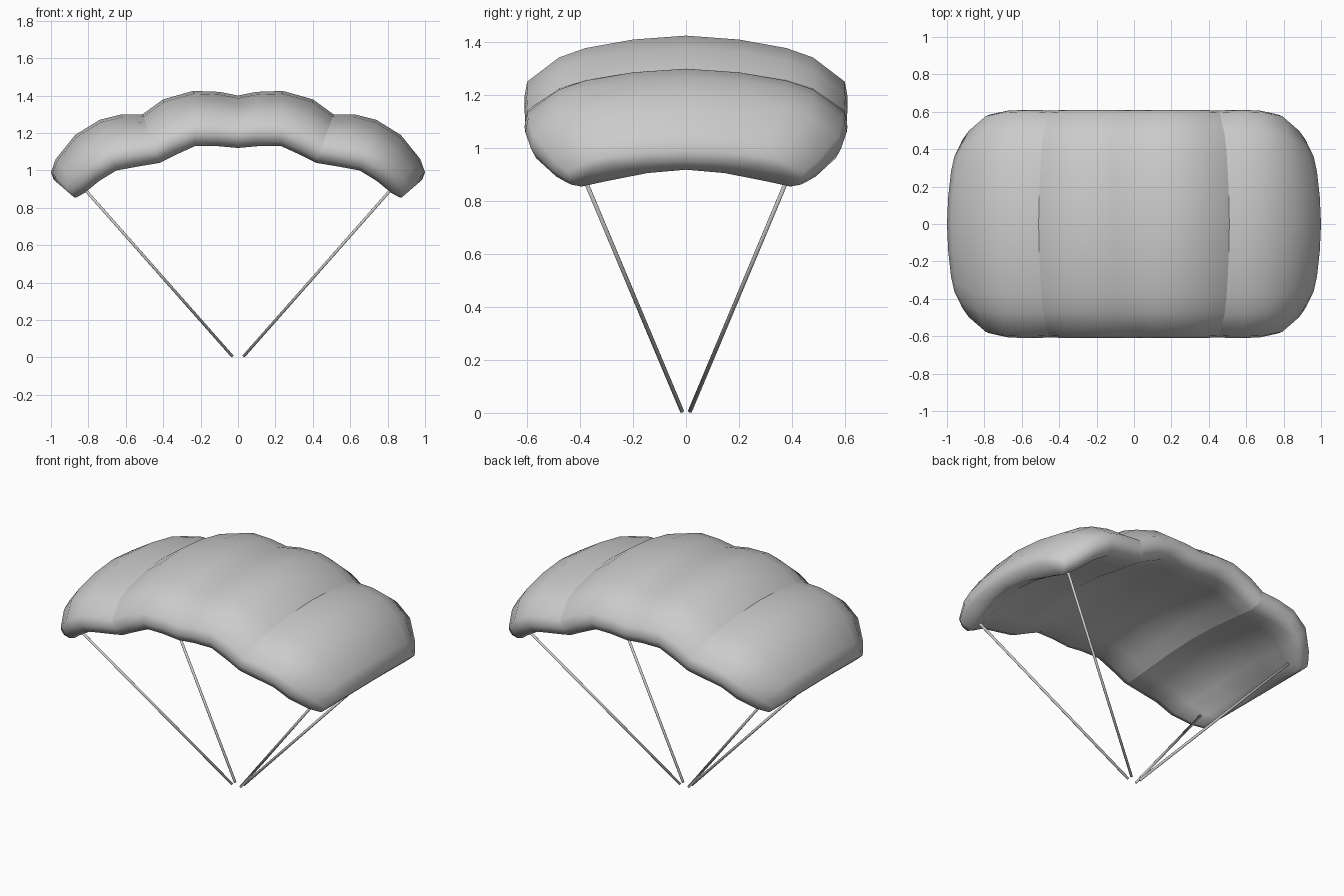
import bpy, bmesh
from mathutils import Vector

if "Cube" in bpy.data.objects:
    bpy.data.objects.remove(bpy.data.objects["Cube"])

# Span stations, centre to tip: top x, top z, rim x, rim z, width scale, underside depth
STATIONS = [
    (0.00, 1.40, 0.00, 1.12, 1.00, 0.77),
    (0.10, 1.42, 0.11, 1.13, 1.00, 0.77),
    (0.24, 1.425, 0.23, 1.13, 1.00, 0.77),
    (0.40, 1.38, 0.34, 1.08, 1.00, 0.77),
    (0.51, 1.30, 0.42, 1.04, 0.995, 0.77),
    (0.62, 1.30, 0.54, 1.02, 1.00, 0.77),
    (0.74, 1.27, 0.65, 1.00, 0.995, 0.77),
    (0.87, 1.19, 0.74, 0.945, 0.96, 0.75),
    (0.975, 1.06, 0.82, 0.88, 0.83, 0.68),
    (1.00, 0.99, 0.86, 0.857, 0.75, 0.52),
    (0.985, 0.95, 0.875, 0.855, 0.73, 0.33),
]
SEAM = 4
# Half cross-section: y and depth (0 = crown, 1 = rim)
OUTER = [(0.0, 0.0), (0.2, 0.05), (0.38, 0.16), (0.48, 0.28), (0.60, 0.59),
         (0.61, 0.78), (0.59, 0.93), (0.54, 1.0)]


def section(st, side):
    tx, tz, bx, bz, w, u = st
    under = [(0.42, u + (1 - u) * 0.7), (0.2, u + (1 - u) * 0.2), (0.0, u)]
    half = OUTER + under
    ring = half + [(-y, t) for y, t in half[-2:0:-1]]
    return [(side * (tx + (bx - tx) * t), y * w, tz + (bz - tz) * t) for y, t in ring]


def make_object(name, bm):
    bmesh.ops.recalc_face_normals(bm, faces=bm.faces[:])
    for f in bm.faces:
        f.smooth = True
    mesh = bpy.data.meshes.new(name)
    bm.to_mesh(mesh)
    bm.free()
    ob = bpy.data.objects.new(name, mesh)
    bpy.context.collection.objects.link(ob)
    return ob


# Inflated four-cell canopy, skinned from tip to tip
bm = bmesh.new()
order = [(i, -1) for i in range(len(STATIONS) - 1, 0, -1)] + [(i, 1) for i in range(len(STATIONS))]
rings = [[bm.verts.new(p) for p in section(STATIONS[i], s)] for i, s in order]
n = len(rings[0])
for a, b in zip(rings, rings[1:]):
    for j in range(n):
        k = (j + 1) % n
        bm.faces.new((a[j], a[k], b[k], b[j]))
# Tip caps: strips joining the upper and lower halves of the end rings
h = n // 2
for r in (rings[0], rings[-1]):
    bmesh.ops.triangulate(bm, faces=[bm.faces.new(r)])
# Sharp seams between the inner and outer cells
for (i, s), r in zip(order, rings):
    if i == SEAM:
        for j in range(n):
            bm.edges.get((r[j], r[(j + 1) % n])).smooth = False
make_object("canopy", bm)

# Four suspension lines from the harness point to the canopy corners
for sx, nx in ((-1, "left"), (1, "right")):
    for sy, ny in ((-1, "front"), (1, "back")):
        a = Vector((sx * 0.03, sy * 0.015, 0.006))
        b = Vector((sx * 0.82, sy * 0.39, 0.90))
        d = b - a
        bm = bmesh.new()
        bmesh.ops.create_cone(bm, cap_ends=True, segments=8, radius1=0.008,
                              radius2=0.008, depth=d.length)
        line = make_object(f"{ny}_{nx}_line", bm)
        line.location = (a + b) / 2
        line.rotation_mode = 'QUATERNION'
        line.rotation_quaternion = d.to_track_quat('Z', 'Y')
